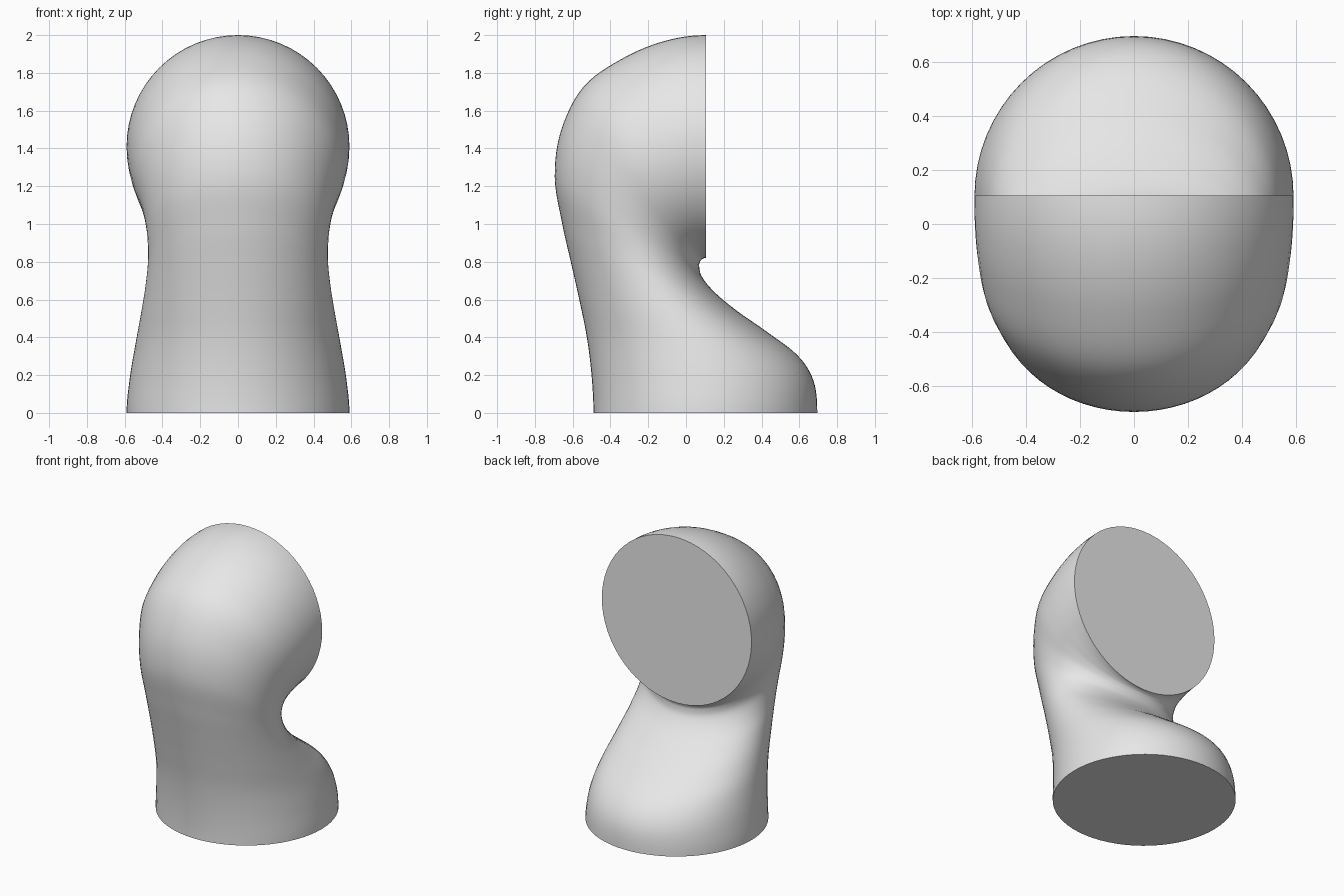
import bpy, bmesh, math
from mathutils import Vector

old = bpy.data.objects.get("Cube")
if old:
    bpy.data.objects.remove(old, do_unlink=True)

RING = 64    # points around each cross-section
STEPS = 6    # rings between neighbouring key sections

# Key sections: front point (y, z), back point (y, z), half width
keys = [
    (-0.49, 0.0, 0.695, 0.0, 0.59),
    (-0.50, 0.2, 0.675, 0.17, 0.573),
    (-0.525, 0.4, 0.59, 0.305, 0.545),
    (-0.565, 0.6, 0.42, 0.435, 0.515),
    (-0.61, 0.8, 0.27, 0.54, 0.49),
    (-0.655, 1.0, 0.15, 0.64, 0.476),
    (-0.695, 1.25, 0.085, 0.72, 0.485),
    (-0.66, 1.5, 0.07, 0.775, 0.515),
    (-0.54, 1.73, 0.075, 0.802, 0.555),
    (-0.33, 1.88, 0.084, 0.813, 0.578),
    (-0.11, 1.97, 0.094, 0.818, 0.588),
    (0.105, 2.0, 0.105, 0.82, 0.59),
]
keys = [Vector(k) for k in keys]


def spline(a, b, c, d, t):
    """Smooth blend from b to c."""
    return 0.5 * (2 * b + (c - a) * t + (2 * a - 5 * b + 4 * c - d) * t ** 2
                  + (3 * b - a - 3 * c + d) * t ** 3)


# Mirrored sections past each end make the tube leave its caps squarely
s, e = keys[1], keys[-2]
end_y = 2 * keys[-1][0]
path = ([Vector((s[0], -s[1], s[2], -s[3], s[4]))] + keys
        + [Vector((end_y - e[0], e[1], end_y - e[2], e[3], e[4]))])

sections = [spline(*path[i:i + 4], j / STEPS)
            for i in range(len(keys) - 1) for j in range(STEPS)]
sections.append(keys[-1])

# Bent tube: elliptical rings joined by quads, closed by flat caps
bm = bmesh.new()
rings = []
for fy, fz, by, bz, width in sections:
    front, back = Vector((0, fy, fz)), Vector((0, by, bz))
    mid, half = (front + back) / 2, (front - back) / 2
    ring = []
    for k in range(RING):
        a = math.tau * k / RING
        ring.append(bm.verts.new(mid + half * math.cos(a)
                                 + Vector((width * math.sin(a), 0, 0))))
    rings.append(ring)
for lower, upper in zip(rings, rings[1:]):
    for k in range(RING):
        n = (k + 1) % RING
        bm.faces.new((lower[k], lower[n], upper[n], upper[k]))
bm.faces.new(rings[0])
bm.faces.new(rings[-1])
bmesh.ops.recalc_face_normals(bm, faces=bm.faces)

mesh = bpy.data.meshes.new("elbow_tube")
bm.to_mesh(mesh)
bm.free()
tube = bpy.data.objects.new("elbow_tube", mesh)
bpy.context.collection.objects.link(tube)

# Plain grey material
grey = bpy.data.materials.new("light_grey")
grey.use_nodes = True
color = (0.8, 0.8, 0.8, 1)
grey.diffuse_color = color
grey.node_tree.nodes["Principled BSDF"].inputs["Base Color"].default_value = color
mesh.materials.append(grey)

# Smooth sides with crisp cap rims
bpy.ops.object.select_all(action='DESELECT')
tube.select_set(True)
bpy.context.view_layer.objects.active = tube
bpy.ops.object.shade_smooth_by_angle(angle=math.radians(40))
